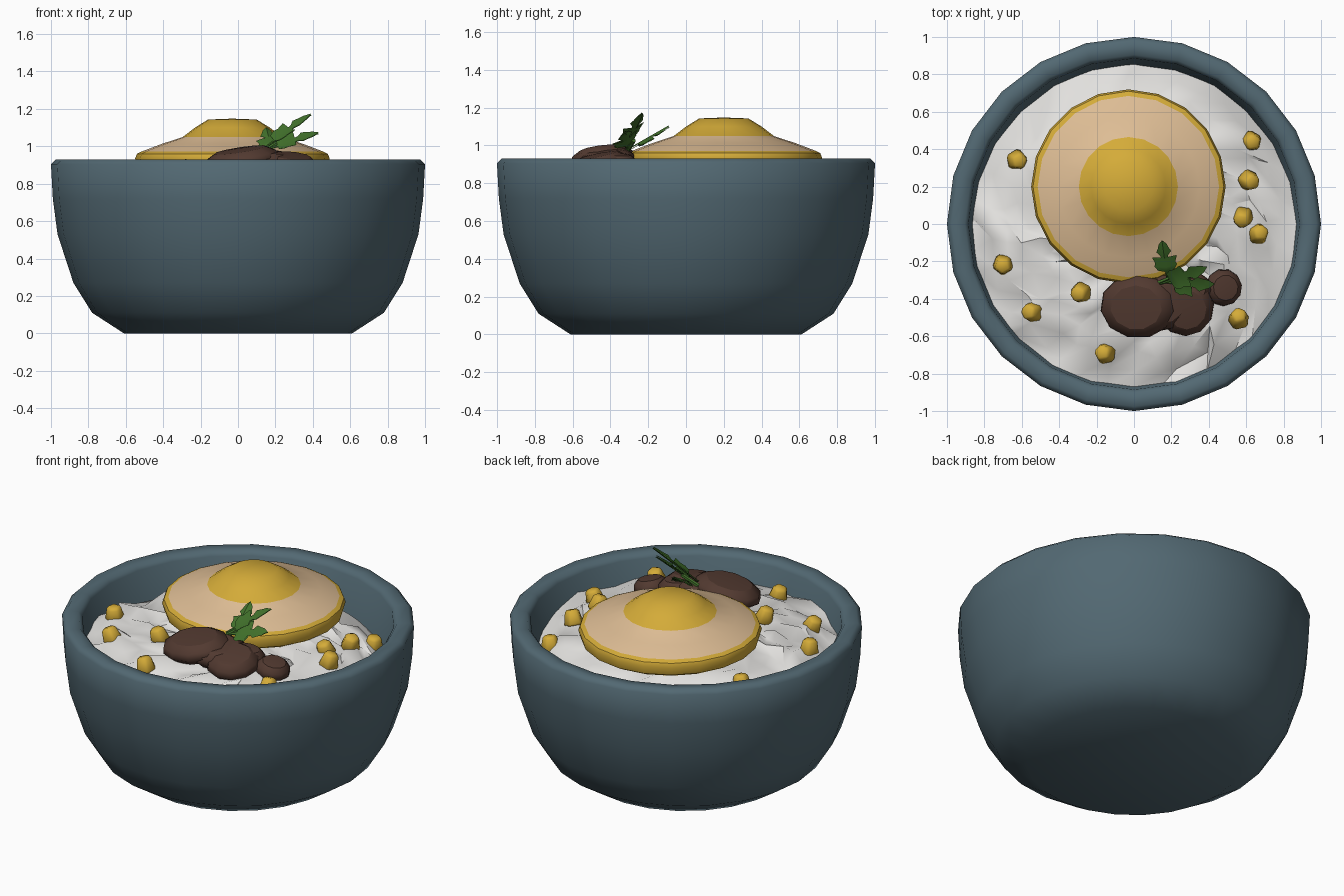
import bpy, bmesh, math, random
from mathutils import Vector, Euler, Matrix

if "Cube" in bpy.data.objects:
    bpy.data.objects.remove(bpy.data.objects["Cube"])

random.seed(4)

def mat(name, rgb):
    m = bpy.data.materials.new(name)
    m.diffuse_color = (*rgb, 1)
    m.use_nodes = True
    m.node_tree.nodes["Principled BSDF"].inputs["Base Color"].default_value = m.diffuse_color
    return m

BLUE = mat("bowl_blue", (0.085, 0.14, 0.17))
WHITE = mat("rice_white", (0.76, 0.75, 0.73))
YELLOW = mat("yolk_yellow", (0.66, 0.41, 0.04))
TAN = mat("egg_tan", (0.73, 0.51, 0.30))
BROWN = mat("beef_brown", (0.085, 0.042, 0.03))
GREEN = mat("herb_green", (0.055, 0.17, 0.025))

def finish(name, bm, mats, angle=40):
    bmesh.ops.recalc_face_normals(bm, faces=bm.faces[:])
    me = bpy.data.meshes.new(name)
    bm.to_mesh(me)
    bm.free()
    for m in mats:
        me.materials.append(m)
    for p in me.polygons:
        p.use_smooth = True
    me.set_sharp_from_angle(angle=math.radians(angle))
    ob = bpy.data.objects.new(name, me)
    bpy.context.collection.objects.link(ob)
    return ob

def lathe(name, profile, n, mats, centre=(0, 0), bands=None, angle=40):
    """Spin (r, z) points round z; points with r = 0 become poles."""
    bm = bmesh.new()
    rings = []
    for r, z in profile:
        k = 1 if r == 0 else n
        rings.append([bm.verts.new((centre[0] + r * math.sin(2 * math.pi * i / n),
                                    centre[1] + r * math.cos(2 * math.pi * i / n), z)) for i in range(k)])
    for j, (a, b) in enumerate(zip(rings, rings[1:])):
        for i in range(n):
            quad = [a[i % len(a)], a[(i + 1) % len(a)], b[(i + 1) % len(b)], b[i % len(b)]]
            f = bm.faces.new(list(dict.fromkeys(quad)))
            f.material_index = bands[j] if bands else 0
    return finish(name, bm, mats, angle)

# Bowl: thick wall with a narrow rim
lathe("bowl", [(0, 0), (0.61, 0), (0.78, 0.11), (0.88, 0.27), (0.965, 0.53), (0.99, 0.72), (1.0, 0.905),
               (0.975, 0.93), (0.905, 0.925), (0.885, 0.90), (0.85, 0.6), (0.78, 0.42), (0.55, 0.2), (0, 0.15)],
      24, [BLUE], angle=50)

# Rice: lumpy mound, lower towards the back
def rice_height(x, y):
    r = math.hypot(x, y)
    t = min(1, max(0, (r - 0.5) / 0.37))
    back = min(1, max(0, (y + 0.1) / 0.7))
    return 0.85 - (0.08 + 0.18 * back) * t * t

bm = bmesh.new()
n, rings = 40, []
for j in range(1, 11):
    ring = []
    for i in range(n):
        a = 2 * math.pi * (i + random.uniform(-0.35, 0.35)) / n
        r = 0.088 * j + (random.uniform(-0.03, 0.03) if j < 10 else 0)
        x, y = r * math.sin(a), r * math.cos(a)
        ring.append(bm.verts.new((x, y, rice_height(x, y) + random.uniform(-0.035, 0.035))))
    rings.append(ring)
bm.faces.new(rings[0])
for a, b in zip(rings, rings[1:]):
    for i in range(n):
        k = (i + 1) % n
        bm.faces.new((a[i], a[k], b[k]))
        bm.faces.new((a[i], b[k], b[i]))
finish("rice", bm, [WHITE], 50)

# Fried egg: yellow skirt, tan white and raised yolk
lathe("fried_egg", [(0, 0.85), (0.46, 0.86), (0.505, 0.885), (0.52, 0.935), (0.51, 0.96), (0.485, 0.972),
                    (0.38, 1.012), (0.265, 1.05), (0.20, 1.10), (0.13, 1.143), (0, 1.148)],
      20, [YELLOW, TAN], (-0.03, 0.20), [0, 0, 0, 0, 0, 1, 1, 0, 0, 0])

# Corn kernels scattered over the rice
corn = [(-0.62, 0.34), (-0.70, -0.22), (-0.55, -0.47), (-0.29, -0.37), (-0.16, -0.69),
        (0.56, -0.50), (0.58, 0.03), (0.62, 0.23), (0.63, 0.44), (0.67, -0.05)]
for i, (x, y) in enumerate(corn):
    bm = bmesh.new()
    bmesh.ops.create_cone(bm, cap_ends=True, segments=5, radius1=0.065, radius2=0.045, depth=0.09)
    rot = Euler((random.uniform(-.4, .4), random.uniform(-.4, .4), random.uniform(0, 6))).to_matrix().to_4x4()
    bmesh.ops.transform(bm, matrix=Matrix.Translation((x, y, rice_height(x, y) + 0.03)) @ rot, verts=bm.verts[:])
    bmesh.ops.bevel(bm, geom=bm.edges[:], offset=0.012, segments=1, affect='EDGES')
    finish(f"corn_{i + 1}", bm, [YELLOW])

# Beef slices: rounded discs, slightly tilted and overlapping
beef = [((0.02, -0.44, 0.925), (0.205, 0.175, 0.06), (0.12, -0.15)),
        ((0.16, -0.42, 0.915), (0.15, 0.17, 0.06), (0.1, 0.1)),
        ((0.28, -0.45, 0.895), (0.155, 0.15, 0.06), (0.2, 0.1)),
        ((0.30, -0.36, 0.90), (0.12, 0.10, 0.055), (0.0, 0.1)),
        ((0.48, -0.34, 0.865), (0.10, 0.10, 0.05), (0.1, 0.2))]
for i, (loc, size, (rx, ry)) in enumerate(beef):
    ob = lathe(f"beef_slice_{i + 1}", [(0, -1), (0.75, -0.9), (1, -0.2), (0.95, 0.45), (0.68, 0.95), (0, 1.1)],
               11, [BROWN])
    ob.matrix_world = Matrix.LocRotScale(Vector(loc), Euler((rx, ry, i)), None)
    ob.data.transform(Euler((0, 0, -i)).to_matrix().to_4x4() @ Matrix.Diagonal((*size, 1)))
    ob.rotation_euler = (rx, ry, 0)
    if ob.data.materials and size[0] < 0.13:
        ob.rotation_euler.z = 0.3

# Herb leaves: lobed outline, half mirrored, raised along the rib
HALF = [(0.0, 0.03), (0.22, 0.05), (0.24, 0.30), (0.34, 0.40), (0.42, 0.36), (0.56, 0.44), (0.54, 0.26),
        (0.50, 0.10), (0.62, 0.14), (0.70, 0.26), (0.80, 0.19), (0.90, 0.14), (1.0, 0.0)]
def leaf(name, base, tip, side, width):
    u = Vector(tip) - Vector(base)
    s = Vector(side)
    s = (s - u * (s.dot(u) / u.length_squared)).normalized() * width
    nrm = u.cross(s).normalized()
    bm = bmesh.new()
    for off in (0.006, -0.006):
        for sg in (1, -1):
            rib = [bm.verts.new(Vector(base) + u * a + nrm * off) for a, _ in HALF]
            out = [bm.verts.new(Vector(base) + u * a + s * (b * sg) + nrm * (off * 0.3 + b * 0.04)) for a, b in HALF]
            for k in range(len(HALF) - 1):
                bm.faces.new((rib[k], rib[k + 1], out[k + 1], out[k]))
    bmesh.ops.remove_doubles(bm, verts=bm.verts[:], dist=0.0005)
    finish(name, bm, [GREEN])

leaf("herb_leaf_1", (0.18, -0.30, 0.98), (0.15, -0.09, 1.10), (1, 0, 0), 0.15)
leaf("herb_leaf_2", (0.14, -0.32, 0.99), (0.39, -0.23, 1.17), (0, 0.8, 0.5), 0.15)
leaf("herb_leaf_3", (0.15, -0.31, 0.98), (0.43, -0.32, 1.07), (0, 0.8, 0.5), 0.17)

# Herb stem
bm = bmesh.new()
bmesh.ops.create_cone(bm, cap_ends=True, segments=6, radius1=0.014, radius2=0.012, depth=0.14)
rot = Vector((0.6, 0.25, 0.4)).to_track_quat('Z', 'Y').to_matrix().to_4x4()
bmesh.ops.transform(bm, matrix=Matrix.Translation((0.17, -0.30, 0.99)) @ rot, verts=bm.verts[:])
finish("herb_stem", bm, [GREEN])
